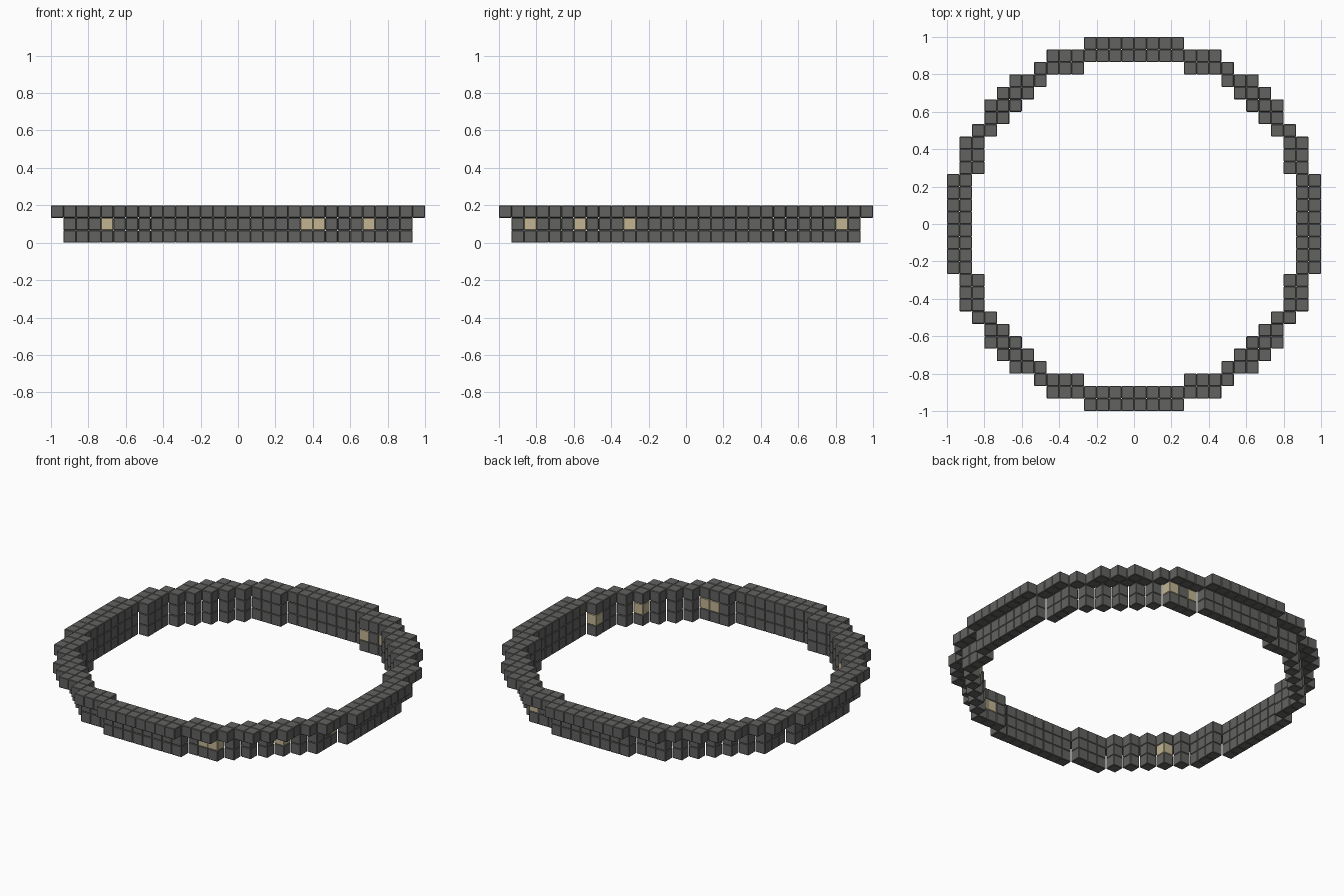
import bpy, bmesh
from mathutils import Matrix

if "Cube" in bpy.data.objects:
    bpy.data.objects.remove(bpy.data.objects["Cube"])

CELL = 2 / 30      # block size
BEVEL = 0.003      # narrow chamfer around every block

# Half widths per row (in blocks) of the round outline and of the hole
OUTER = [15] * 4 + [14] * 3 + [13, 12, 12, 11, 10, 8, 7, 4]
HOLE = [13] * 4 + [12] * 3 + [11, 10, 9, 8, 7, 4, 0, 0]


def material(name, rgb):
    m = bpy.data.materials.new(name)
    m.diffuse_color = (*rgb, 1)
    m.use_nodes = True
    m.node_tree.nodes["Principled BSDF"].inputs["Base Color"].default_value = m.diffuse_color
    return m


GREY = material("dark_grey", (0.122, 0.122, 0.119))
TAN = material("tan", (0.54, 0.46, 0.29))


def mirrored(cells):
    """Repeat quarter-circle cells in all four quadrants."""
    return {(a, b) for i, j in cells for a in (i, -1 - i) for b in (j, -1 - j)}


def blocks(name, cells, mat):
    """One object made of chamfered blocks at the (i, j, layer) cells."""
    bm = bmesh.new()
    for c in sorted(cells):
        pos = Matrix.Translation([(k + 0.5) * CELL for k in c])
        bmesh.ops.create_cube(bm, size=CELL, matrix=pos)
    bmesh.ops.bevel(bm, geom=bm.edges[:], offset=BEVEL, segments=1,
                    affect='EDGES', profile=0.5)
    me = bpy.data.meshes.new(name)
    bm.to_mesh(me)
    bm.free()
    me.materials.append(mat)
    ob = bpy.data.objects.new(name, me)
    bpy.context.collection.objects.link(ob)


# Overhanging top rim, two blocks wide
rim = mirrored((i, j) for j in range(15) for i in range(HOLE[j], OUTER[j]))
blocks("top_rim", {(i, j, 2) for i, j in rim}, GREY)

# Wall ring one block thick, two layers high, with a few tan blocks
quarter = {(HOLE[j], j) for j in range(13)}
ring = mirrored(quarter | {(j, i) for i, j in quarter})
tan_cells = {(i, j, 1) for i, j in [(5, -13), (6, -13), (10, -9), (12, -5),
                                    (6, 12), (4, 12), (-11, -9)]}
wall = {(i, j, k) for i, j in ring for k in (0, 1)}
blocks("wall_ring", wall - tan_cells, GREY)
blocks("tan_wall_blocks", tan_cells, TAN)
